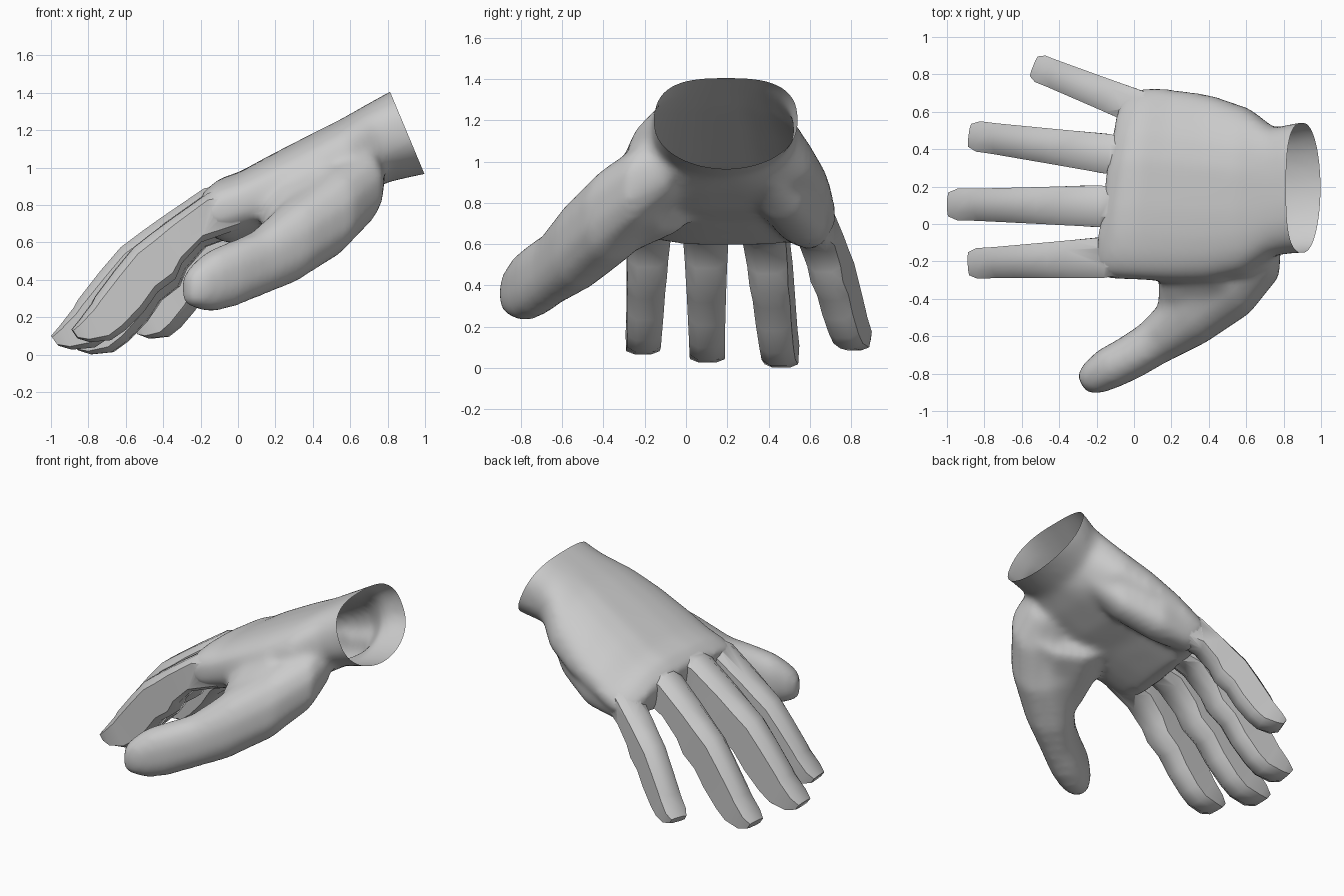
import bpy, bmesh, math
from mathutils import Vector

if "Cube" in bpy.data.objects:
    bpy.data.objects.remove(bpy.data.objects["Cube"])


def loft(name, rings):
    """Closed tube through rings of equal point count, capped at both ends."""
    bm = bmesh.new()
    vs = [[bm.verts.new(p) for p in r] for r in rings]
    n = len(vs[0])
    for a, b in zip(vs, vs[1:]):
        for i in range(n):
            j = (i + 1) % n
            bm.faces.new((a[i], a[j], b[j], b[i]))
    bm.faces.new(vs[0])
    bm.faces.new(vs[-1])
    bmesh.ops.recalc_face_normals(bm, faces=bm.faces)
    me = bpy.data.meshes.new(name)
    bm.to_mesh(me)
    bm.free()
    ob = bpy.data.objects.new(name, me)
    bpy.context.collection.objects.link(ob)
    return ob


def spow(v, e):
    return math.copysign(abs(v) ** e, v)


def limb(name, stations):
    """Elliptical tube; stations are x, y, z, half width in plan, half height."""
    pts = [Vector(s[:3]) for s in stations]
    rings = []
    for i, (x, y, z, w, h) in enumerate(stations):
        d = pts[min(i + 1, len(pts) - 1)] - pts[max(i - 1, 0)]
        side = Vector((-d.y, d.x, 0)).normalized()
        rings.append([pts[i] + side * w * spow(math.cos(a), .85)
                      + Vector((0, 0, h * spow(math.sin(a), .85)))
                      for a in [2 * math.pi * (k + .5) / 12 for k in range(12)]])
    return loft(name, rings)


def apply(ob, kind, **settings):
    m = ob.modifiers.new("m", kind)
    for k, v in settings.items():
        setattr(m, k, v)
    bpy.ops.object.modifier_apply(modifier=m.name)


def union(ob, parts):
    for p in parts:
        apply(ob, 'BOOLEAN', operation='UNION', solver='EXACT', object=p)
        bpy.data.objects.remove(p)


# Palm and wrist: slanted rounded sections
# (top x, top z, bottom x, bottom z, y min, y max, skew of x along y)
PALM = [
    (.90, 1.45, 1.10, .98, -.16, .55, 0),
    (.80, 1.40, .98, .96, -.155, .545, 0),
    (.71, 1.35, .80, .92, -.17, .515, 0),
    (.55, 1.26, .67, .85, -.27, .62, 0),
    (.36, 1.165, .47, .765, -.31, .69, 0),
    (.16, 1.06, .27, .71, -.31, .72, .03),
    (.02, .98, .10, .64, -.30, .73, .08),
    (-.08, .945, -.02, .59, -.295, .72, .12),
    (-.16, .87, -.11, .62, -.28, .67, .14),
]


def palm_ring(xt, zt, xb, zb, y0, y1, skew, n=24):
    pts = []
    for i in range(n):
        a = 2 * math.pi * (i + .5) / n
        narrow = xt > .6 and math.sin(a) < 0      # wrist tapers underneath
        y = (y0 + y1) / 2 + (y1 - y0) / 2 * spow(math.cos(a), 1.05 if narrow else .68)
        f = .5 + .5 * spow(math.sin(a), .95 if narrow else .72)
        drop = .55 * f * max(0, y - .2) ** 2 if xt < .6 else 0
        pts.append((xb + (xt - xb) * f + skew * (y - .2), y,
                    zb + (zt - zb) * f - drop))
    return pts


hand = loft("hand", [palm_ring(*s) for s in PALM])

thumb = limb("thumb", [
    (.66, -.04, .98, .14, .15),
    (.61, -.18, .89, .20, .21),
    (.48, -.34, .75, .20, .235),
    (.28, -.51, .60, .165, .22),
    (.10, -.64, .485, .125, .18),
    (-.03, -.72, .43, .12, .18),
    (-.14, -.775, .395, .115, .17),
    (-.22, -.825, .37, .095, .13),
    (-.28, -.86, .35, .06, .08),
])
# Skin between thumb and index finger, and pad below the little finger
web = limb("thumb_web", [(.47, -.06, .90, .30, .24), (.37, -.28, .79, .26, .23),
                         (.27, -.44, .65, .17, .17), (.20, -.56, .55, .07, .09)])
pad = limb("palm_pad", [(.70, .34, .98, .10, .08), (.52, .46, .83, .13, .12),
                        (.28, .555, .74, .14, .14), (.04, .60, .68, .10, .11)])

bpy.context.view_layer.objects.active = hand
hand.select_set(True)
union(hand, [thumb, web, pad])
# Blend into one soft skin
apply(hand, 'REMESH', mode='VOXEL', voxel_size=.024)
apply(hand, 'SMOOTH', factor=.5, iterations=14)

# Fingers: one bent side profile (top run, top z, bottom run, bottom z), rescaled
PROFILE = [
    (-.03, .90, .00, .67), (.16, .87, .20, .60), (.36, .73, .30, .49),
    (.47, .65, .335, .405), (.56, .58, .43, .335), (.66, .46, .50, .235),
    (.765, .32, .60, .135), (.785, .28, .68, .08),
    (.85, .19, .79, .07), (.89, .14, .855, .09),
]
# name: (base xy, tip xy, base half width, tip half width, base z, tip z)
FINGERS = {
    "index_finger": ((0, -.172), (-.89, -.213), .115, .082, .93, .065),
    "middle_finger": ((0, .093), (-1.0, .105), .118, .085, .96, .025),
    "ring_finger": ((.03, .352), (-.885, .475), .112, .082, .93, 0),
    "little_finger": ((.14, .575), (-.54, .845), .096, .076, .86, .085),
}
fingers = []
for name, (b, t, w0, w1, zb, zt) in FINGERS.items():
    base, tip = Vector((*b, 0)), Vector((*t, 0))
    axis = tip - base
    side = Vector((-axis.y, axis.x, 0)).normalized()
    rings = []
    for xt, ztop, xb, zbot in PROFILE:
        top, bot = [base + axis * (x / .89)
                    + Vector((0, 0, zt + (z - .07) / .86 * (zb - zt)))
                    for x, z in ((xt, ztop), (xb, zbot))]
        w = w0 + (w1 - w0) * min(1, max(0, xt) / .8)
        if xt > .88 or xt < 0:
            w *= .75
        rings.append([top.lerp(bot, f) + side * w * v
                      for v, f in ((-1, .16), (-.5, .02), (.5, .02), (1, .16),
                                   (1, .86), (.5, .99), (-.5, .99), (-1, .86))])
    fingers.append(loft(name, rings))
union(hand, fingers)

# Cut the wrist open along its slanted end
bm = bmesh.new()
bm.from_mesh(hand.data)
bmesh.ops.bisect_plane(bm, geom=bm.verts[:] + bm.edges[:] + bm.faces[:],
                       plane_co=(.815, 0, 1.40), plane_no=(.43, 0, .18),
                       clear_outer=True)
bm.to_mesh(hand.data)
bm.free()
bpy.ops.object.shade_smooth_by_angle(angle=math.radians(44))
